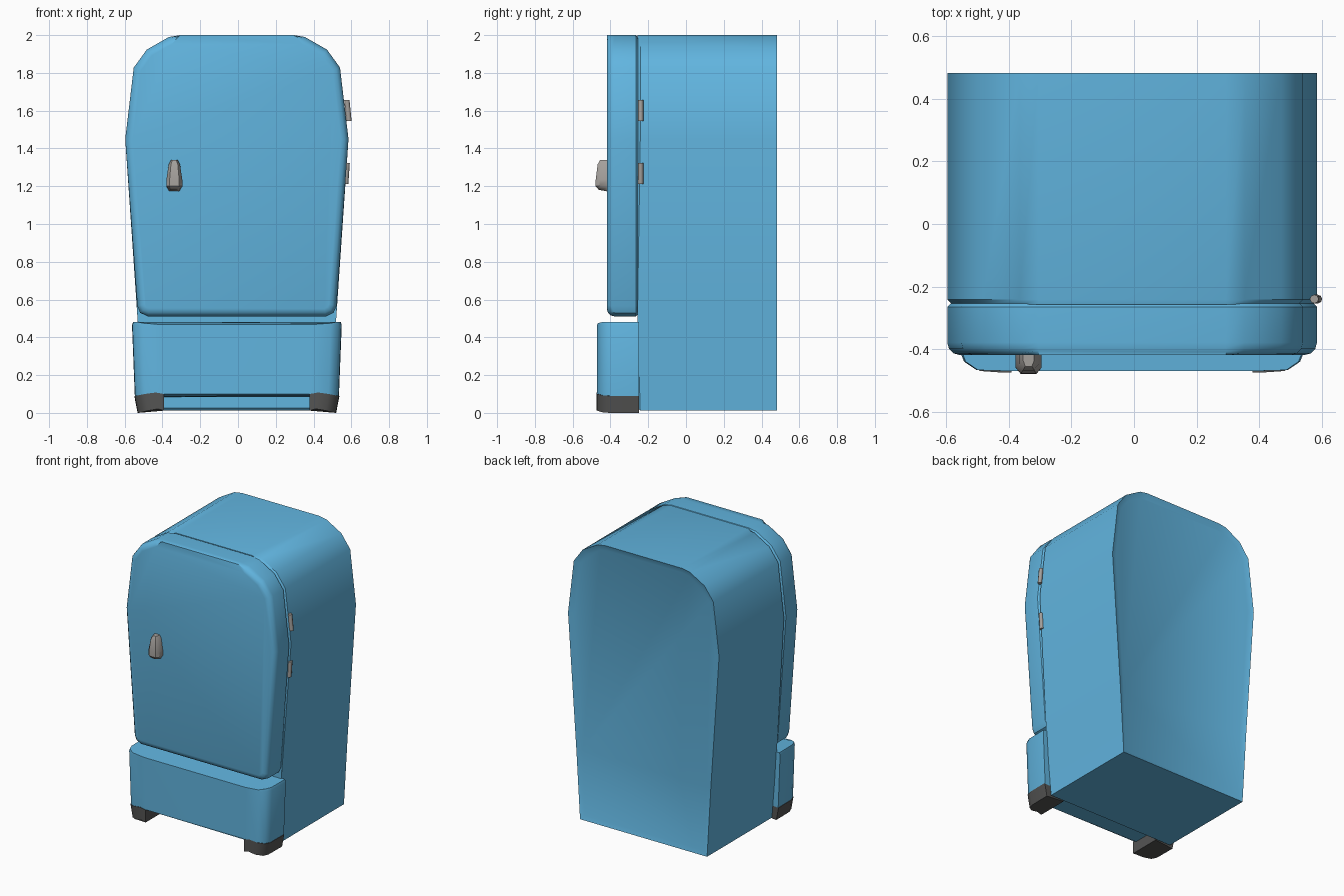
import bpy, bmesh, math
from mathutils import Vector

if "Cube" in bpy.data.objects:
    bpy.data.objects.remove(bpy.data.objects["Cube"])

CX = -0.006  # middle of the cabinet outline


def material(name, rgb):
    m = bpy.data.materials.new(name)
    m.diffuse_color = (*rgb, 1.0)
    m.use_nodes = True
    m.node_tree.nodes["Principled BSDF"].inputs["Base Color"].default_value = m.diffuse_color
    return m


BLUE = material("sky blue enamel", (0.12, 0.46, 0.74))
DARK = material("dark grey rubber", (0.09, 0.09, 0.088))
METAL = material("warm grey metal", (0.37, 0.35, 0.33))


def finish(bm, name, mat, angle=40):
    bmesh.ops.recalc_face_normals(bm, faces=bm.faces)
    me = bpy.data.meshes.new(name)
    bm.to_mesh(me)
    bm.free()
    me.materials.append(mat)
    ob = bpy.data.objects.new(name, me)
    bpy.context.collection.objects.link(ob)
    bpy.context.view_layer.objects.active = ob
    for o in bpy.context.selected_objects:
        o.select_set(False)
    ob.select_set(True)
    bpy.ops.object.shade_smooth_by_angle(angle=math.radians(angle))
    return ob


def loft(rings):
    """Closed solid through matching rings of points."""
    bm = bmesh.new()
    vs = [[bm.verts.new(p) for p in r] for r in rings]
    n = len(vs[0])
    for a, b in zip(vs, vs[1:]):
        for i in range(n):
            j = (i + 1) % n
            bm.faces.new((a[i], a[j], b[j], b[i]))
    bm.faces.new(vs[0])
    bm.faces.new(vs[-1])
    return bm


def mirrored(half):
    """Half outline (x, z), top to bottom, completed on the left side."""
    return [(CX + x, z) for x, z in half] + [(CX - x, z) for x, z in reversed(half)]


def bevel_rim(bm, y, size, segments):
    rim = [e for e in bm.edges if all(abs(v.co.y - y) < 1e-5 for v in e.verts)]
    bmesh.ops.bevel(bm, geom=rim, offset=size, segments=segments,
                    profile=0.5, affect='EDGES')


def prism(half, y0, y1):
    pts = mirrored(half)
    return loft([[(x, y, z) for x, z in pts] for y in (y0, y1)])


shoulder = [(0.30, 2.0), (0.36, 1.99), (0.477, 1.923), (0.546, 1.828), (0.591, 1.45)]

# cabinet with slightly eased front rim and a shallow inset back panel
bm = prism(shoulder + [(0.526, 0.5), (0.497, 0.012)], -0.257, 0.483)
bevel_rim(bm, -0.257, 0.015, 1)
bm.faces.ensure_lookup_table()
back = [f for f in bm.faces if all(abs(v.co.y - 0.483) < 1e-5 for v in f.verts)]
bmesh.ops.inset_region(bm, faces=back, thickness=0.04, depth=-0.015)
finish(bm, "cabinet", BLUE)

# door with rounded front edge
bm = prism(shoulder + [(0.527, 0.566), (0.512, 0.53), (0.472, 0.511)], -0.419, -0.252)
bevel_rim(bm, -0.419, 0.04, 3)
bevel_rim(bm, -0.252, 0.013, 1)
finish(bm, "door", BLUE)


# bottom drawer: rounded front corners, narrowing downward, top dips at the front
def drawer_ring(s, z_mid, z_end):
    half = [(0.558, -0.25), (0.556, -0.40), (0.540, -0.44), (0.500, -0.467), (0.40, -0.47)]
    zs = [z_end, z_end, z_end, (z_end + z_mid) / 2, z_mid]
    right = [(CX + x * s, y, z) for (x, y), z in zip(half, zs)]
    left = [(2 * CX - x, y, z) for x, y, z in reversed(right)]
    return right + left


bm = loft([drawer_ring(0.968, 0.1, 0.085), drawer_ring(0.995, 0.452, 0.465),
           drawer_ring(0.985, 0.467, 0.482)])
finish(bm, "bottom_drawer", BLUE)

# two wrap-around corner feet
for side, label in ((1, "right"), (-1, "left")):
    plan = [(0.385, -0.25), (0.543, -0.25), (0.541, -0.40), (0.527, -0.44),
            (0.487, -0.470), (0.43, -0.474), (0.385, -0.474)]
    lift = [0.0, -0.01, -0.01, -0.008, 0.0, 0.008, 0.0]
    rings = []
    for s, z, k in ((0.968, 0.012, 1.2), (1.0, 0.1, 1.0)):
        rings.append([(CX + side * x * (s if x > 0.4 else 1), y, max(0.0, z + d * k))
                      for (x, y), d in zip(plan, lift)])
    finish(loft(rings), label + "_foot", DARK)

# door handle: tapered knob, wider and deeper at the bottom
rings = []
for z, w, front, drop in ((1.172, 0.026, -0.462, 0.018), (1.198, 0.042, -0.479, 0.006),
                          (1.235, 0.042, -0.478, 0.0), (1.315, 0.030, -0.468, 0.0),
                          (1.338, 0.018, -0.455, 0.0)):
    section = [(-w, -0.412), (-w, front + 0.02), (-w * 0.6, front),
               (w * 0.6, front), (w, front + 0.02), (w, -0.412)]
    rings.append([(-0.337 + x, y, z + drop * (0.5 if y < -0.43 else 0)) for x, y in section])
finish(loft(rings), "door_handle", METAL)

# two hinge barrels on the right edge
for name, x, z, tilt in (("upper_hinge", 0.582, 1.60, -0.10), ("lower_hinge", 0.574, 1.268, 0.07)):
    rings = []
    for dz in (-0.056, 0.056):
        rings.append([(x + tilt * dz + 0.014 * math.cos(a * math.pi / 4),
                       -0.24 + 0.014 * math.sin(a * math.pi / 4), z + dz) for a in range(8)])
    finish(loft(rings), name, METAL, 50)
